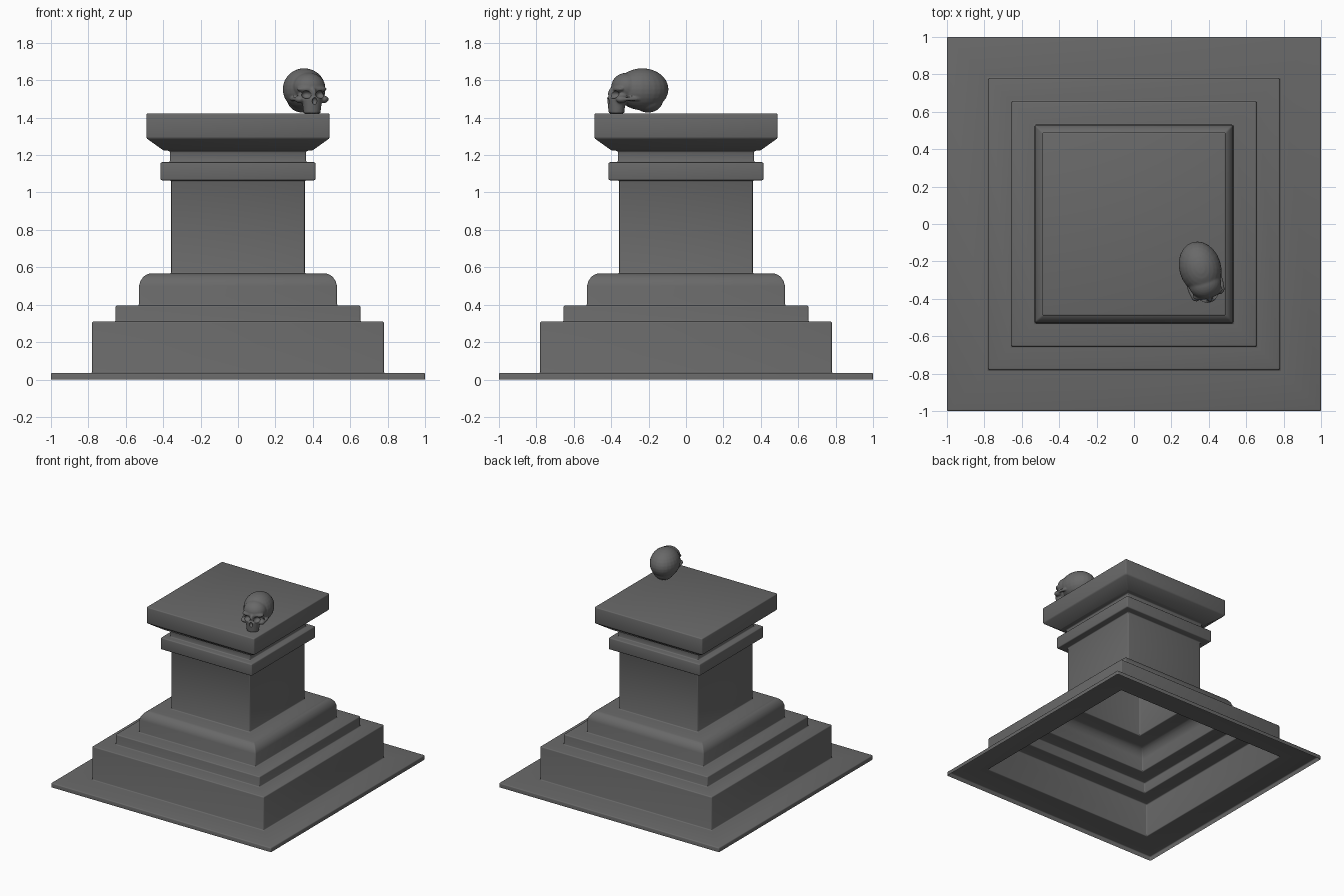
import bpy, bmesh, math
from mathutils import Matrix, Vector

if "Cube" in bpy.data.objects:
    bpy.data.objects.remove(bpy.data.objects["Cube"])

stone = bpy.data.materials.new("dark_grey_stone")
stone.diffuse_color = (0.14, 0.14, 0.14, 1)
stone.use_nodes = True
stone.node_tree.nodes["Principled BSDF"].inputs["Base Color"].default_value = stone.diffuse_color


def add_object(name, bm):
    mesh = bpy.data.meshes.new(name)
    bm.to_mesh(mesh)
    bm.free()
    mesh.materials.append(stone)
    obj = bpy.data.objects.new(name, mesh)
    bpy.context.collection.objects.link(obj)
    return obj


def apply_modifiers(obj, angle):
    deps = bpy.context.evaluated_depsgraph_get()
    mesh = bpy.data.meshes.new_from_object(obj.evaluated_get(deps))
    obj.modifiers.clear()
    obj.data = mesh
    mesh.shade_smooth()
    mesh.set_sharp_from_angle(angle=math.radians(angle))


# Pedestal: a square profile (half width, height), hollow and open below
profile = [(1.0, 0), (1.0, 0.035), (0.78, 0.035), (0.78, 0.31), (0.655, 0.31),
           (0.655, 0.395), (0.53, 0.395), (0.53, 0.50), (0.522, 0.525),
           (0.507, 0.548), (0.488, 0.562), (0.47, 0.567), (0.357, 0.567),
           (0.357, 1.065), (0.414, 1.065), (0.414, 1.162), (0.364, 1.162),
           (0.364, 1.222), (0.40, 1.226), (0.49, 1.29), (0.49, 1.422)]
bm = bmesh.new()
corners = [(-1, -1), (1, -1), (1, 1), (-1, 1)]
rings = [[bm.verts.new((cx * r, cy * r, z)) for cx, cy in corners] for r, z in profile]
for low, high in zip(rings, rings[1:]):
    for i in range(4):
        j = (i + 1) % 4
        bm.faces.new((low[i], low[j], high[j], high[i]))
bm.faces.new(rings[-1])
pedestal = add_object("pedestal", bm)
bevel = pedestal.modifiers.new("soft_edges", "BEVEL")
bevel.width = 0.008
bevel.segments = 3
bevel.limit_method = "ANGLE"
bevel.angle_limit = math.radians(30)
apply_modifiers(pedestal, 31)


# Skull: overlapping ellipsoids fused by a remesh, facing -y before turning
def ellipsoid(bm, centre, radii):
    matrix = Matrix.Translation(centre) @ Matrix.Diagonal((*radii, 1))
    bmesh.ops.create_uvsphere(bm, u_segments=24, v_segments=14, radius=1, matrix=matrix)


bm = bmesh.new()
ellipsoid(bm, (0, 0.022, 0.132), (0.112, 0.143, 0.112))      # cranium
ellipsoid(bm, (0, 0.055, 0.075), (0.08, 0.08, 0.068))        # skull base
ellipsoid(bm, (0, -0.065, 0.145), (0.088, 0.082, 0.075))     # forehead
ellipsoid(bm, (0, -0.118, 0.133), (0.084, 0.032, 0.02))      # brow
ellipsoid(bm, (0, -0.105, 0.09), (0.074, 0.048, 0.045))      # middle face
ellipsoid(bm, (0, -0.145, 0.108), (0.014, 0.024, 0.034))     # nose bridge
for s in (-1, 1):
    ellipsoid(bm, (s * 0.066, -0.115, 0.078), (0.028, 0.03, 0.02))   # cheekbone
    ellipsoid(bm, (s * 0.087, -0.065, 0.08), (0.011, 0.06, 0.011))   # cheek arch
# Upper jaw: tapered block
jaw = bmesh.ops.create_cone(bm, cap_ends=True, segments=16, radius1=0.046, radius2=0.056,
                            depth=0.085, matrix=Matrix.Translation((0, -0.122, 0.0455)))
for v in jaw["verts"]:
    v.co.y = -0.122 + (v.co.y + 0.122) * 0.9
skull = add_object("skull", bm)

# Eye sockets and nose opening
bm = bmesh.new()
for s in (-1, 1):
    ellipsoid(bm, (s * 0.04, -0.152, 0.104), (0.027, 0.036, 0.022))
ellipsoid(bm, (0, -0.175, 0.068), (0.014, 0.022, 0.02))
sockets = add_object("socket_cutter", bm)
sockets.hide_render = True

remesh = skull.modifiers.new("fuse", "REMESH")
remesh.mode = "VOXEL"
remesh.voxel_size = 0.006
smooth = skull.modifiers.new("soften", "SMOOTH")
smooth.iterations = 3
cut = skull.modifiers.new("sockets", "BOOLEAN")
cut.operation = "DIFFERENCE"
cut.solver = "EXACT"
cut.object = sockets
apply_modifiers(skull, 40)
bpy.data.objects.remove(sockets, do_unlink=True)
skull.location = (0.36, -0.255, 1.42)
skull.rotation_euler = (0, 0, math.radians(17))
